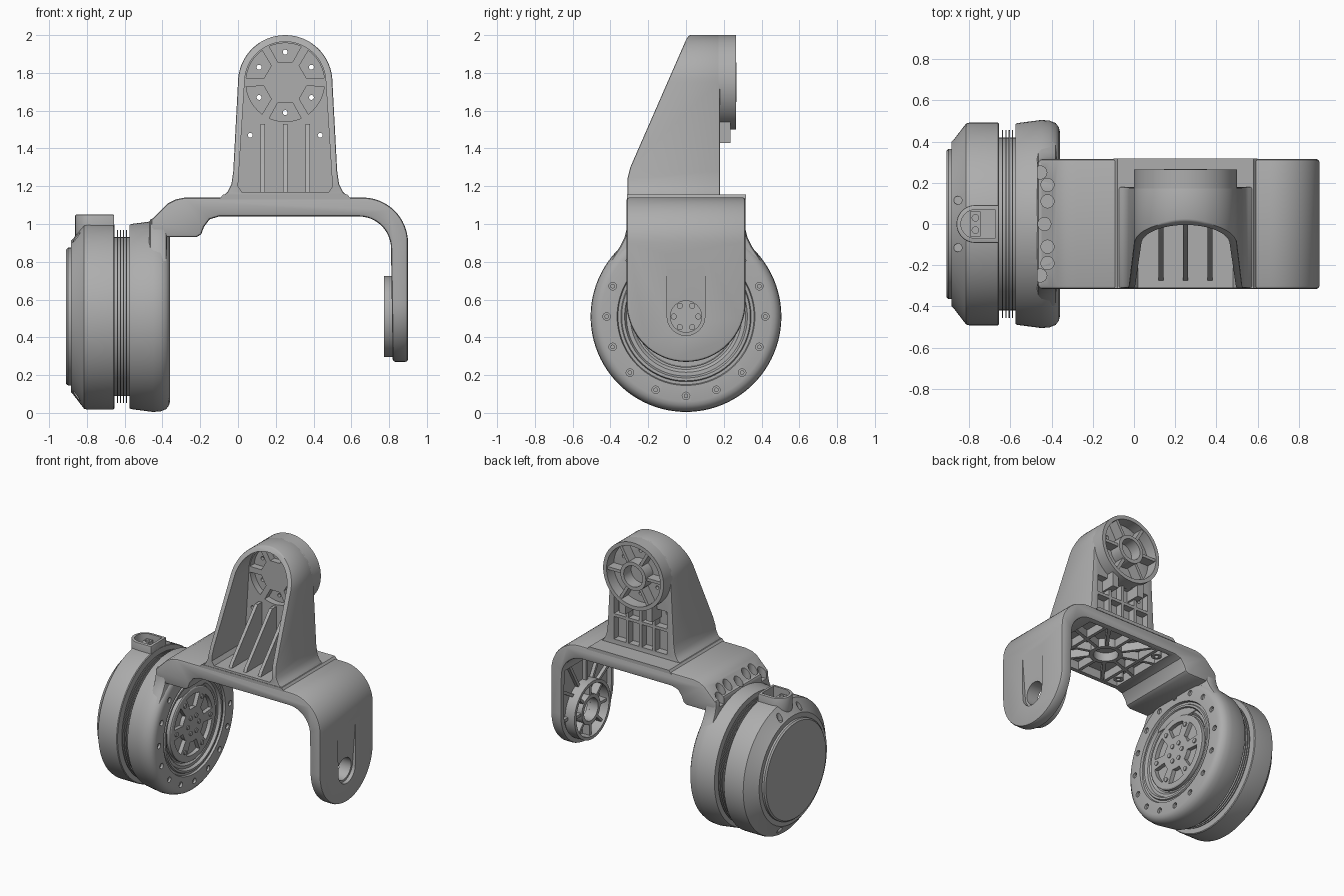
import bpy, bmesh
from math import sin, cos, radians

if "Cube" in bpy.data.objects:
    bpy.data.objects.remove(bpy.data.objects["Cube"])

grey = bpy.data.materials.new("machined grey")
grey.use_nodes = True
tone = (0.42, 0.42, 0.42, 1)
grey.diffuse_color = tone
grey.node_tree.nodes["Principled BSDF"].inputs["Base Color"].default_value = tone
parts = []


# ---- helpers ----
def place(axis, a, b, t):
    return {"x": (t, a, b), "y": (a, t, b), "z": (a, b, t)}[axis]


def finish(name, bm, keep=True):
    bmesh.ops.remove_doubles(bm, verts=bm.verts, dist=0.00001)
    bmesh.ops.recalc_face_normals(bm, faces=bm.faces)
    mesh = bpy.data.meshes.new(name)
    bm.to_mesh(mesh)
    bm.free()
    mesh.materials.append(grey)
    obj = bpy.data.objects.new(name, mesh)
    bpy.context.scene.collection.objects.link(obj)
    if keep:
        parts.append(obj)
    else:
        obj.hide_render = True
    return obj


def prism(name, points, axis, low, high, keep=True):
    bm = bmesh.new()
    ends = [[bm.verts.new(place(axis, a, b, t)) for a, b in points] for t in (low, high)]
    bm.faces.new(ends[0])
    bm.faces.new(ends[1])
    for i in range(len(points)):
        bm.faces.new((ends[0][i - 1], ends[0][i], ends[1][i], ends[1][i - 1]))
    return finish(name, bm, keep)


def lathe(name, profile, axis, centre, steps=64):
    bm = bmesh.new()
    rows = []
    for k in range(steps):
        a = radians(360 * k / steps)
        rows.append([bm.verts.new(place(axis, centre[0] + r * cos(a), centre[1] + r * sin(a), t))
                     for t, r in profile])
    first = 0 if min(r for t, r in profile) > 0 else 1
    for k in range(steps):
        for i in range(first, len(profile)):
            bm.faces.new((rows[k - 1][i - 1], rows[k - 1][i], rows[k][i], rows[k][i - 1]))
    return finish(name, bm)


def arc(centre, r, start, end, steps=16):
    angles = [radians(start + (end - start) * i / steps) for i in range(steps + 1)]
    return [(centre[0] + r * cos(a), centre[1] + r * sin(a)) for a in angles]


def disc(name, centre, r, axis, low, high, keep=True, steps=16):
    return prism(name, arc(centre, r, 0, 360, steps)[:-1], axis, low, high, keep)


def rect(a0, a1, b0, b1):
    return [(a0, b0), (a1, b0), (a1, b1), (a0, b1)]


def tube(name, centre, outer, inner, axis, low, high):
    return lathe(name, [(low, outer), (high, outer), (high, inner), (low, inner)], axis, centre)


def rib(name, p, q, width, axis, low, high):
    dx, dy = q[0] - p[0], q[1] - p[1]
    scale = width / 2 / (dx * dx + dy * dy) ** 0.5
    nx, ny = -dy * scale, dx * scale
    return prism(name, [(p[0] + nx, p[1] + ny), (q[0] + nx, q[1] + ny),
                        (q[0] - nx, q[1] - ny), (p[0] - nx, p[1] - ny)], axis, low, high)


def ring_points(centre, r, count, phase=0):
    return arc(centre, r, phase, phase + 360, count)[:-1]


def spokes(name, centre, r0, r1, count, width, axis, low, high, phase=0):
    for p, q in zip(ring_points(centre, r0, count, phase), ring_points(centre, r1, count, phase)):
        rib(name, p, q, width, axis, low, high)


def bake(obj):
    bpy.context.view_layer.update()
    graph = bpy.context.evaluated_depsgraph_get()
    mesh = bpy.data.meshes.new_from_object(obj.evaluated_get(graph))
    obj.modifiers.clear()
    obj.data = mesh


def cut(objs, cutters, operation="DIFFERENCE"):
    for obj in objs:
        for cutter in cutters:
            mod = obj.modifiers.new("cut", "BOOLEAN")
            mod.object, mod.operation, mod.solver = cutter, operation, "EXACT"
        bake(obj)
    for cutter in cutters:
        bpy.data.objects.remove(cutter)


def soften(obj, width):
    mod = obj.modifiers.new("soft edges", "BEVEL")
    mod.width, mod.segments = width, 2
    mod.limit_method, mod.angle_limit = "ANGLE", radians(50)
    bake(obj)


# ---- motor housing ----
axle = (0, 0.51)
fins = []
for x in (-0.638, -0.622, -0.606, -0.59):
    fins += [(x - 0.003, 0.42), (x - 0.003, 0.457), (x + 0.003, 0.457), (x + 0.003, 0.42)]
motor = lathe("motor_housing", [
    (-0.91, 0), (-0.91, 0.355), (-0.9, 0.365), (-0.885, 0.365), (-0.885, 0.4), (-0.875, 0.41),
    (-0.815, 0.488), (-0.8, 0.492), (-0.66, 0.492), (-0.655, 0.487), (-0.655, 0.42)] + fins + [
    (-0.575, 0.42), (-0.575, 0.485), (-0.565, 0.49), (-0.45, 0.505), (-0.41, 0.502), (-0.38, 0.49),
    (-0.365, 0.47), (-0.36, 0.45), (-0.36, 0.365), (-0.375, 0.36), (-0.375, 0.345), (-0.365, 0.34),
    (-0.365, 0.325), (-0.385, 0.315), (-0.385, 0.295), (-0.4, 0.28), (-0.4, 0)], "x", axle, 96)
holes = [disc("hole", p, 0.02, "x", -0.385, -0.3, False) for p in ring_points(axle, 0.42, 16, 22.5)]
for y in (-0.115, 0.115):
    holes += [disc("hole", (-0.855, y), 0.02, "z", 0.9, 1.2, False),
              disc("hole", (-0.855, y), 0.02, "z", -0.2, 0.12, False)]
cut([motor], holes)
for p in ring_points(axle, 0.42, 16, 22.5):
    disc("flange_bolt", p, 0.012, "x", -0.39, -0.372)

# ---- output rotor with sector pockets ----
rotor = lathe("output_rotor", [(-0.43, 0), (-0.43, 0.27), (-0.375, 0.27), (-0.37, 0.262), (-0.37, 0)], "x", axle)
cut([rotor], [prism("sector", arc(axle, 0.225, a + 10, a + 50, 6) + arc(axle, 0.125, a + 46, a + 14, 4),
                    "x", -0.4, -0.3, False) for a in range(0, 360, 60)])
for p in ring_points(axle, 0.2, 6) + ring_points(axle, 0.065, 6):
    disc("rotor_bolt", p, 0.016, "x", -0.38, -0.362)

# ---- cable socket on top of the motor ----
mouth = (-0.77, 0)
socket = prism("cable_socket", arc(mouth, 0.092, 90, 270) + [(-0.656, -0.092), (-0.656, 0.092)], "z", 0.9, 1.05)
soften(socket, 0.006)
cut([socket, motor], [prism("well", arc(mouth, 0.07, 90, 270) + [(-0.676, -0.07), (-0.676, 0.07)],
                            "z", 0.965, 1.2, False)])
plug = prism("cable_plug", rect(-0.795, -0.745, -0.06, 0.06), "z", 0.95, 1.015)
cut([plug], [disc("pin", (-0.77, y), 0.016, "z", 0.99, 1.1, False) for y in (-0.03, 0.03)])

# ---- bracket: bridge and hanging arm ----
bracket = prism("bracket", [(0.9, 0.2)] + arc((0.66, 0.9), 0.24, 0, 90) +
                [(-0.28, 1.14), (-0.33, 1.13), (-0.37, 1.11), (-0.41, 1.07), (-0.46, 1.02), (-0.46, 0.93),
                 (-0.22, 0.93), (-0.195, 0.945), (-0.18, 0.985), (-0.15, 1.025), (-0.1, 1.04)] +
                arc((0.64, 0.87), 0.17, 90, 0, 12) + [(0.82, 0.2)], "y", -0.4, 0.4)
cut([bracket], [prism("outline", arc((0, 0.585), 0.315, 180, 360, 32) + [(0.315, 1.5), (-0.315, 1.5)],
                      "x", -1, 1, False)], "INTERSECT")
soften(bracket, 0.014)
recess = prism("recess", arc(axle, 0.1, 180, 360) + [(0.105, 1.0), (-0.105, 1.0)], "x", 0.87, 0.99, False)
for v in recess.data.vertices:
    v.co.x += (v.co.z - 0.41) * 0.07
cut([bracket], [
    recess,
    prism("arm_pocket", arc((0, 0.585), 0.28, 180, 360, 24) + [(0.28, 0.9), (-0.28, 0.9)], "x", 0.7, 0.85, False),
    prism("bridge_pocket", rect(-0.08, 0.62, -0.275, 0.275), "z", 0.9, 1.105, False),
    disc("bore", axle, 0.083, "x", 0.7, 1, False, 32)])

# ---- fairing from bridge to motor ----
side = [(0.31, 1.03), (0.313, 0.98), (0.325, 0.93), (0.35, 0.88), (0.39, 0.82), (0.43, 0.75)]
fairing = prism("motor_fairing", side + [(-y, z) for y, z in reversed(side)], "x", -0.47, -0.375)
soften(fairing, 0.02)
cut([fairing, bracket, motor], [disc("scallop", (x, y), 0.032, "z", 0.97, 1.3, False)
                                for x, y in ((-0.435, 0), (-0.42, 0.11), (-0.42, -0.11), (-0.42, 0.19),
                                             (-0.42, -0.19), (-0.455, 0.25), (-0.455, -0.25))])

# ---- arm inner lattice and bearing boss ----
tube("bearing_rim", axle, 0.215, 0.192, "x", 0.772, 0.86)
tube("bearing_hub", axle, 0.11, 0.083, "x", 0.785, 0.86)
spokes("bearing_spoke", axle, 0.1, 0.205, 8, 0.02, "x", 0.79, 0.86)
rib("arm_rib", (0, 0.715), (0, 0.91), 0.022, "x", 0.818, 0.86)
for s in (-1, 1):
    rib("arm_rib", (s * 0.2, 0.51), (s * 0.28, 0.51), 0.022, "x", 0.825, 0.86)
    rib("arm_rib", (s * 0.145, 0.655), (s * 0.285, 0.74), 0.022, "x", 0.825, 0.86)
    rib("arm_rib", (s * 0.08, 0.7), (s * 0.2, 0.91), 0.022, "x", 0.825, 0.86)

# ---- bridge underside lattice ----
middle = (0.25, 0)
tube("bridge_hub", middle, 0.115, 0.085, "z", 1.042, 1.12)
for k in range(10):
    a = radians(18 + 36 * k)
    reach = min(0.36 / abs(cos(a)), 0.28 / max(abs(sin(a)), 0.01))
    rib("bridge_rib", (0.25 + 0.105 * cos(a), 0.105 * sin(a)),
        (0.25 + reach * cos(a), reach * sin(a)), 0.024, "z", 1.045, 1.12)
for x in (0.02, 0.48):
    rib("bridge_cross_rib", (x, -0.28), (x, 0.28), 0.024, "z", 1.045, 1.12)
for y in (-0.2, 0.2):
    tube("screw_boss", (-0.03, y), 0.035, 0.015, "z", 1.042, 1.12)

# ---- upright mast ----
top = (0.25, 1.75)
prism("mast_foot", [(-0.1, 1.13), (-0.08, 1.155), (0.58, 1.155), (0.6, 1.13)], "y", -0.313, 0.317)
flare = [(-0.09, 1.14), (-0.055, 1.17), (-0.035, 1.21), (-0.025, 1.28)]
mast = prism("mast", flare + arc(top, 0.25, 180, 0, 32) +
             [(0.5 - x, z) for x, z in reversed(flare)], "y", -0.6, 0.6)
cut([mast], [prism("slope", [(-0.31, 1), (-0.31, 1.24), (-0.295, 1.3), (0, 1.975), (0.03, 2.02),
                             (0.18, 2.02), (0.18, 1)], "x", -0.6, 1, False)], "INTERSECT")
soften(mast, 0.01)
cutters = [
    prism("front_pocket", [(0, 1.2), (0.02, 1.17), (0.48, 1.17), (0.5, 1.2)] + arc(top, 0.215, 0, 180, 24),
          "y", -0.6, 0.08, False),
    prism("back_pocket", rect(0.03, 0.47, 1.19, 1.51), "y", 0.125, 0.4, False)]
for a in range(0, 360, 60):
    cutters.append(prism("cell", arc(top, 0.208, a + 6, a + 54, 6) + arc(top, 0.115, a + 50, a + 10, 1),
                         "y", 0, 0.13, False))
screws = ring_points(top, 0.16, 6, 30) + [(0.065, 1.47), (0.435, 1.47)]
cutters += [disc("screw", p, 0.013, "y", 0.05, 0.4, False) for p in screws]
cut([mast], cutters)

# ---- mast front ribs ----
for x in (0.13, 0.25, 0.37):
    prism("front_rib", [(0.1, 1.16), (0.1, 1.53), (0.03, 1.53), (-0.26, 1.2), (-0.28, 1.16)],
          "x", x - 0.012, x + 0.012)

# ---- mast rear bearing ring and lattice ----
tube("rear_rim", top, 0.25, 0.222, "y", 0.16, 0.265)
tube("rear_hub", top, 0.105, 0.078, "y", 0.17, 0.268)
spokes("rear_spoke", top, 0.095, 0.235, 6, 0.022, "y", 0.17, 0.255)
for x in (0.14, 0.25, 0.36):
    rib("rear_rib", (x, 1.18), (x, 1.52), 0.022, "y", 0.115, 0.18)
rib("rear_shelf", (0.03, 1.37), (0.47, 1.37), 0.022, "y", 0.115, 0.18)
for x in (0.14, 0.36):
    rib("rear_gusset", (x, 1.43), (x, 1.54), 0.05, "y", 0.115, 0.235)

# ---- shading ----
bpy.ops.object.select_all(action="DESELECT")
for obj in parts:
    obj.select_set(True)
bpy.context.view_layer.objects.active = parts[0]
bpy.ops.object.shade_smooth_by_angle(angle=radians(32))
